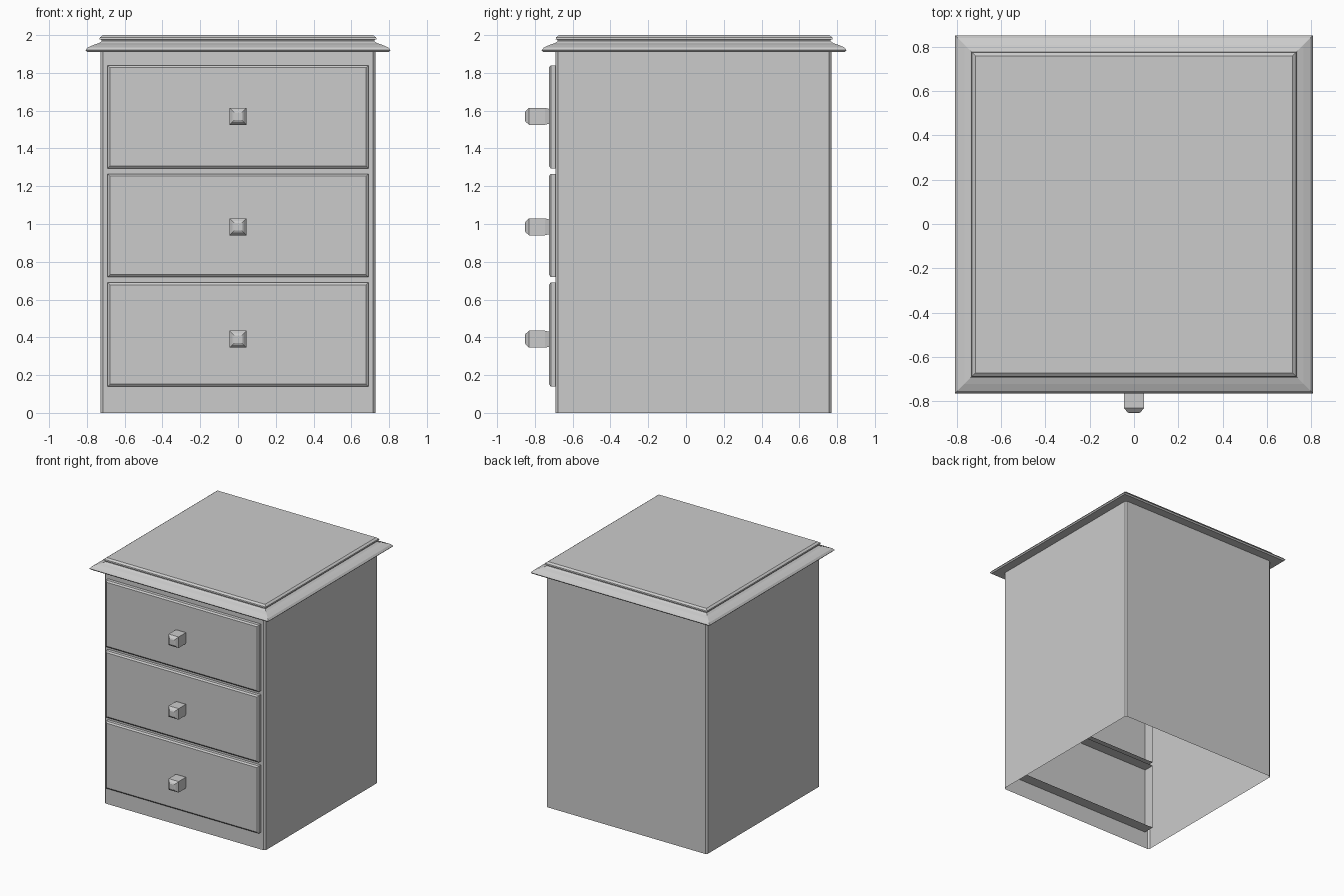
import bpy

if "Cube" in bpy.data.objects:
    bpy.data.objects.remove(bpy.data.objects["Cube"])

CY = 0.04                                    # centre of the cabinet depth
DRAWERS = [(0.14, 0.69), (0.72, 1.265), (1.295, 1.84)]
KNOB_Z = [0.39, 0.985, 1.57]
HX, FRONT, BACK, TOP = 0.727, -0.69, 0.77, 1.912
DW = 0.69                                    # drawer half width


def make(name, verts, faces):
    mesh = bpy.data.meshes.new(name)
    mesh.from_pydata(verts, [], faces)
    mesh.update()
    obj = bpy.data.objects.new(name, mesh)
    bpy.context.collection.objects.link(obj)
    return obj


def loft(name, centre, sections, forward=False):
    """Stack rectangles (half_u, half_v, height) along z, or along -y if forward."""
    cx, cy, cz = centre
    verts, faces = [], []
    for hu, hv, h in sections:
        for su, sv in ((-1, -1), (1, -1), (1, 1), (-1, 1)):
            u, v = su * hu, sv * hv
            verts.append((cx + u, cy - h, cz + v) if forward
                         else (cx + u, cy + v, cz + h))
    n = len(sections)
    for s in range(n - 1):
        for i in range(4):
            j = (i + 1) % 4
            a, b = s * 4, s * 4 + 4
            faces.append((a + i, a + j, b + j, b + i))
    faces += [(3, 2, 1, 0), tuple(range(4 * n - 4, 4 * n))]
    return make(name, verts, faces)


# Cabinet shell: thin walls, chamfered upright corners, open bottom, drawer openings
verts, faces = [], []


def quad(*pts):
    faces.append(tuple(range(len(verts), len(verts) + 4)))
    verts.extend(pts)


c = 0.013
ring = [(HX - c, FRONT), (HX, FRONT + c), (HX, BACK - c), (HX - c, BACK),
        (c - HX, BACK), (-HX, BACK - c), (-HX, FRONT + c), (c - HX, FRONT)]
for (x0, y0), (x1, y1) in zip(ring, ring[1:]):
    quad((x0, y0, 0), (x1, y1, 0), (x1, y1, TOP), (x0, y0, TOP))


def front_strip(x0, x1, z0, z1):
    quad((x0, FRONT, z0), (x1, FRONT, z0), (x1, FRONT, z1), (x0, FRONT, z1))


front_strip(c - HX, -DW, 0, TOP)
front_strip(DW, HX - c, 0, TOP)
edges = [0] + [z for d in DRAWERS for z in d] + [TOP]
for z0, z1 in zip(edges[::2], edges[1::2]):
    front_strip(-DW, DW, z0, z1)

# Short inward lips around each drawer opening
for z0, z1 in DRAWERS:
    loop = [(-DW, z0), (DW, z0), (DW, z1), (-DW, z1)]
    for i in range(4):
        (xa, za), (xb, zb) = loop[i], loop[(i + 1) % 4]
        quad((xa, FRONT, za), (xa, FRONT + 0.09, za),
             (xb, FRONT + 0.09, zb), (xb, FRONT, zb))
make("cabinet_body", verts, faces)

# Moulded top
profile = [(0.798, 1.91), (0.807, 1.92), (0.795, 1.935), (0.765, 1.948),
           (0.738, 1.957), (0.722, 1.968), (0.722, 1.974), (0.733, 1.978),
           (0.731, 1.988), (0.715, 2.0)]
loft("moulded_top", (0, CY + 0.003, 0), [(r, r, z) for r, z in profile])

# Drawer fronts with tapered square knobs
knob = [(0.037, 0.715), (0.045, 0.747), (0.045, 0.83), (0.03, 0.848), (0.02, 0.853)]
for k, ((z0, z1), kz) in enumerate(zip(DRAWERS, KNOB_Z), 1):
    h = (z1 - z0) / 2
    loft(f"drawer_front_{k}", (0, 0, (z0 + z1) / 2),
         [(DW, h, 0.688), (DW, h, 0.716), (DW - 0.012, h - 0.012, 0.726)], True)
    loft(f"drawer_knob_{k}", (0, 0, kz), [(r, r, d) for r, d in knob], True)
